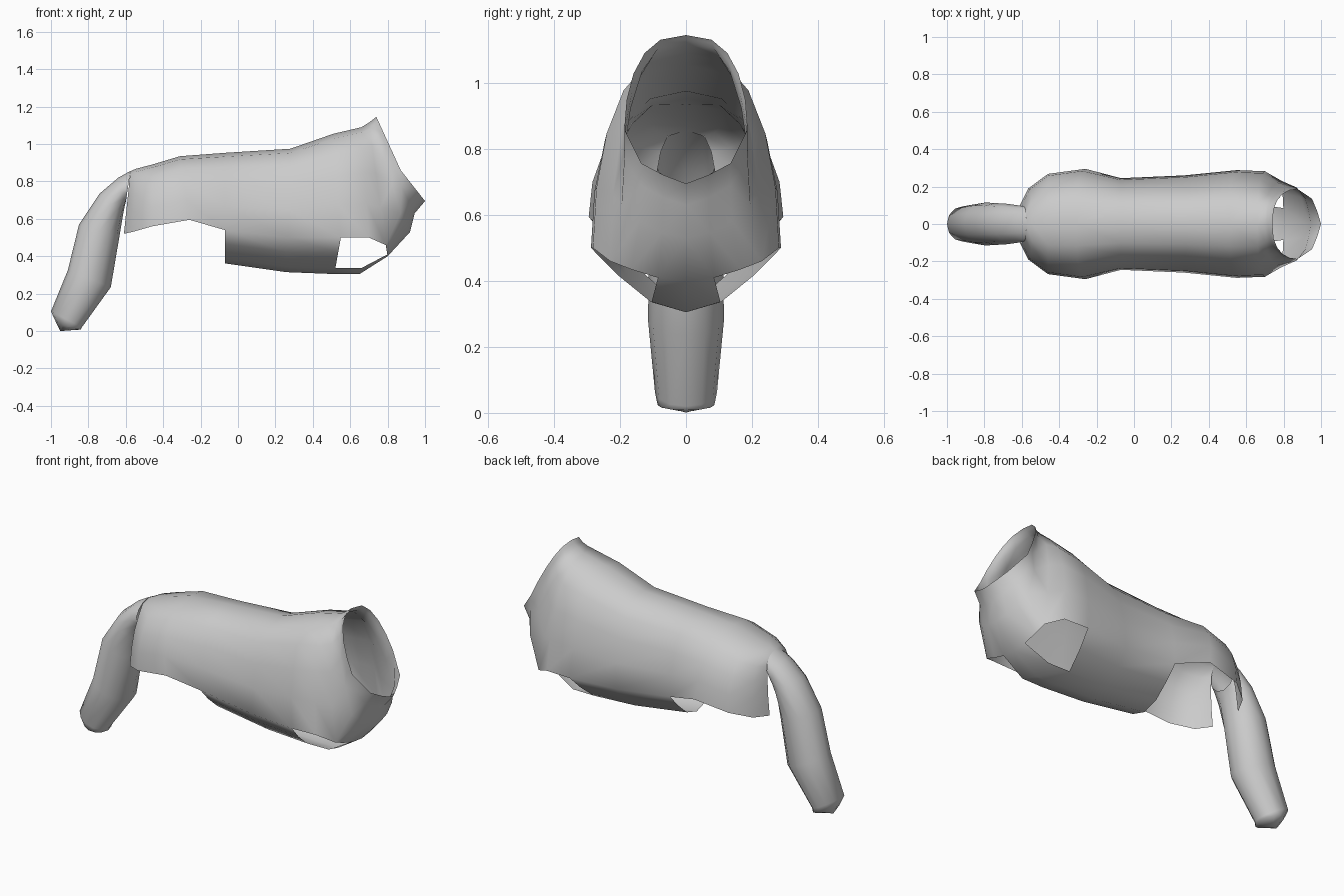
import bpy, bmesh
from math import sin, cos, pi

if "Cube" in bpy.data.objects:
    bpy.data.objects.remove(bpy.data.objects["Cube"])

grey = bpy.data.materials.new("plain_grey")
grey.use_nodes = True
grey.diffuse_color = (0.6, 0.6, 0.6, 1)
bsdf = next(n for n in grey.node_tree.nodes if n.type == "BSDF_PRINCIPLED")
bsdf.inputs["Base Color"].default_value = grey.diffuse_color
bsdf.inputs["Roughness"].default_value = 0.8


def loft(name, rings, skip=lambda i, k: False):
    """Skin half rings (top to bottom on the +y side), then mirror across y."""
    bm = bmesh.new()
    grid = [[bm.verts.new(p) for p in ring] for ring in rings]
    for i, (a, b) in enumerate(zip(grid, grid[1:])):
        for k in range(len(a) - 1):
            if not skip(i, k):
                bm.faces.new((a[k], b[k], b[k + 1], a[k + 1])).smooth = True
    bmesh.ops.delete(bm, geom=[v for v in bm.verts if not v.link_faces], context="VERTS")
    bmesh.ops.remove_doubles(bm, verts=bm.verts, dist=0.0005)
    mesh = bpy.data.meshes.new(name)
    bm.to_mesh(mesh)
    bm.free()
    mesh.materials.append(grey)
    obj = bpy.data.objects.new(name, mesh)
    bpy.context.collection.objects.link(obj)
    mirror = obj.modifiers.new("mirror", "MIRROR")
    mirror.use_axis = (False, True, False)
    mirror.merge_threshold = 0.001
    return obj


# Body stations, rump to neck: top, widest and bottom points (x, z),
# half width, upper roundness exponent, drop of the lower flank
UPPER = 5
stations = [
    ((-.575, .855), (-.61, .52), (-.61, .4), .1, .5, .4),
    ((-.545, .868), (-.565, .53), (-.57, .4), .19, .65, .4),
    ((-.46, .89), (-.46, .56), (-.46, .4), .268, .75, .4),
    ((-.31, .935), (-.26, .595), (-.26, .4), .295, .8, .4),
    ((-.07, .953), (-.07, .54), (-.07, .362), .245, .75, .42),
    ((.28, .975), (.27, .5), (.26, .315), .26, .75, .42),
    ((.51, 1.055), (.55, .5), (.515, .305), .288, .75, .42),
    ((.66, 1.09), (.7, .5), (.65, .305), .282, .75, .42),
    ((.70, 1.115), (.79, .46), (.8, .4), .23, .72, .42),
    ((.72, 1.13), (.87, .63), (.92, .53), .195, .72, .5),
    ((.73, 1.138), (.875, .77), (.945, .63), .187, .72, .58),
    ((.74, 1.145), (.87, .86), (1, .695), .187, .75, .63),
]


def body_ring(top, mid, bottom, width, power, drop):
    ring = []
    for k in range(UPPER + 1):
        a = k * pi / 2 / UPPER
        c = cos(a)
        ring.append((mid[0] + (top[0] - mid[0]) * c, width * sin(a) ** power,
                     mid[1] + (top[1] - mid[1]) * c))
    for f, t in ((0.72, drop), (0.37, 0.84), (0, 1)):
        ring.append((mid[0] + (bottom[0] - mid[0]) * t, width * f,
                     mid[1] + (bottom[1] - mid[1]) * t))
    return ring


def body_opening(i, k):
    open_rear = i < 4 and k >= UPPER
    leg_hole = i in (6, 7) and k in (UPPER, UPPER + 1)
    return open_rear or leg_hole


loft("body_cover", [body_ring(*s) for s in stations], body_opening)

# Tail rings, tip to root: outer and inner points (x, z), half width
tail = [
    ((-.95, 0), (-.9, .004), 0),
    ((-.97, .04), (-.84, .008), .086),
    ((-1, .105), (-.835, .02), .094),
    ((-.91, .325), (-.68, .235), .115),
    ((-.85, .57), (-.635, .5), .112),
    ((-.74, .735), (-.615, .62), .108),
    ((-.64, .82), (-.605, .67), .1),
    ((-.575, .856), (-.6, .69), .095),
]


def tail_ring(outer, inner, width, steps=6):
    ring = []
    for k in range(steps + 1):
        a = pi * k / steps
        t = (1 - cos(a)) / 2
        ring.append((outer[0] + (inner[0] - outer[0]) * t, width * sin(a),
                     outer[1] + (inner[1] - outer[1]) * t))
    return ring


loft("tail_cover", [tail_ring(*s) for s in tail])
